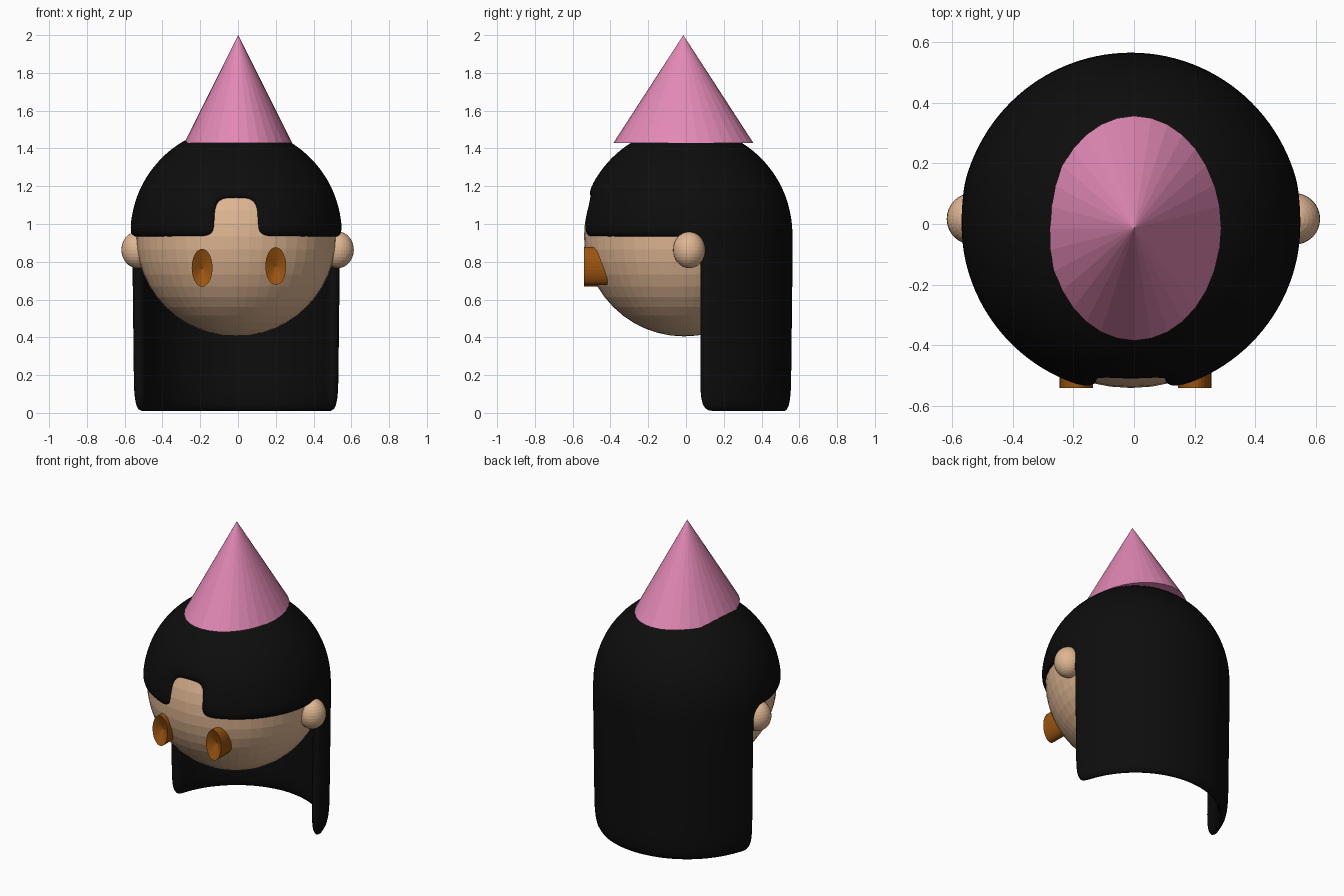
import bpy, bmesh, math
from mathutils import Matrix

if "Cube" in bpy.data.objects:
    bpy.data.objects.remove(bpy.data.objects["Cube"])


def material(name, rgb):
    m = bpy.data.materials.new(name)
    m.diffuse_color = (*rgb, 1)
    m.use_nodes = True
    m.node_tree.nodes["Principled BSDF"].inputs["Base Color"].default_value = m.diffuse_color
    return m


skin = material("skin", (0.74, 0.47, 0.29))
black = material("black", (0.004, 0.004, 0.004))
pink = material("pink", (0.76, 0.25, 0.46))
brown = material("brown", (0.33, 0.09, 0.005))


def add_object(name, bm, mat, smooth=False):
    mesh = bpy.data.meshes.new(name)
    for f in bm.faces:
        f.smooth = smooth
    bm.to_mesh(mesh)
    bm.free()
    mesh.materials.append(mat)
    ob = bpy.data.objects.new(name, mesh)
    bpy.context.collection.objects.link(ob)
    return ob


def ellipsoid(name, centre, radii, segs, rings):
    bm = bmesh.new()
    bmesh.ops.create_uvsphere(bm, u_segments=segs, v_segments=rings, radius=1,
                              matrix=Matrix.Translation(centre) @ Matrix.Diagonal((*radii, 1)))
    add_object(name, bm, skin)


# Head and ears
ellipsoid("head", (-0.01, -0.01, 0.935), (0.53, 0.53, 0.53), 48, 24)
for side, x in (("left", -0.532), ("right", 0.528)):
    ellipsoid(side + "_ear", (x, 0.017, 0.863), (0.085, 0.085, 0.097), 32, 16)

# Eyes: oval cylinders with a dished front
for side, x, z in (("left", -0.19, 0.768), ("right", 0.2, 0.777)):
    bm = bmesh.new()
    n = 32
    ring = [(x + 0.055 * math.cos(2 * math.pi * i / n),
             z + 0.1 * math.sin(2 * math.pi * i / n)) for i in range(n)]
    front = [bm.verts.new((a, -0.54, b)) for a, b in ring]
    back = [bm.verts.new((a, -0.36, b)) for a, b in ring]
    dish = bm.verts.new((x, -0.5, z))
    for i in range(n):
        j = (i + 1) % n
        bm.faces.new((front[i], back[i], back[j], front[j]))
        bm.faces.new((front[i], front[j], dish))
    bm.faces.new(back[::-1])
    bmesh.ops.recalc_face_normals(bm, faces=bm.faces)
    add_object(side + "_eye", bm, brown)

# Party hat: oval cone
bm = bmesh.new()
bmesh.ops.create_cone(bm, cap_ends=True, segments=32, radius1=1, radius2=0, depth=0.57,
                      matrix=Matrix.Translation((0.001, -0.014, 1.715))
                      @ Matrix.Diagonal((0.285, 0.37, 1, 1)))
add_object("party_hat", bm, pink)

# Hair: shell of a dome and straight sides, cut into fringe, forehead notch and long back
half = [12, 24, 36, 48, 60, 72, 84, 98, 108, 120, 132, 144, 156, 168]
angles = [0] + half + [180] + [-a for a in reversed(half)]  # degrees from the front
heights = [0, 0.22, 0.45, 0.7, 0.93, 1.03, 1.145, 1.25, 1.35, 1.43, 1.485]
R, MID = 0.568, 0.95


def radius(z):
    return math.sqrt(R * R - (z - MID) ** 2) if z > MID else R - 0.012 * (MID - z)


bm = bmesh.new()
rows = [[bm.verts.new((-0.01 + radius(z) * math.sin(math.radians(a)),
                       0.002 - radius(z) * math.cos(math.radians(a)), z))
         for a in angles] for z in heights]
top = bm.verts.new((-0.01, 0.002, MID + R))
n = len(angles)
for i in range(n):
    j = (i + 1) % n
    step = abs(angles[j] - angles[i])
    mid = 0.5 * (angles[i] + angles[j]) if step < 90 else 174
    lower = 1.145 if abs(mid) < 12 else 0.93 if abs(mid) < 98 else 0
    for k in range(len(heights) - 1):
        if heights[k] >= lower:
            bm.faces.new((rows[k][i], rows[k][j], rows[k + 1][j], rows[k + 1][i]))
    bm.faces.new((rows[-1][i], rows[-1][j], top))
bmesh.ops.delete(bm, geom=[v for v in bm.verts if not v.link_faces], context='VERTS')
hair = add_object("hair", bm, black, smooth=True)
shell = hair.modifiers.new("shell", 'SOLIDIFY')
shell.thickness = 0.07
shell.offset = -1
rounding = hair.modifiers.new("rounding", 'SUBSURF')
rounding.levels = rounding.render_levels = 2
